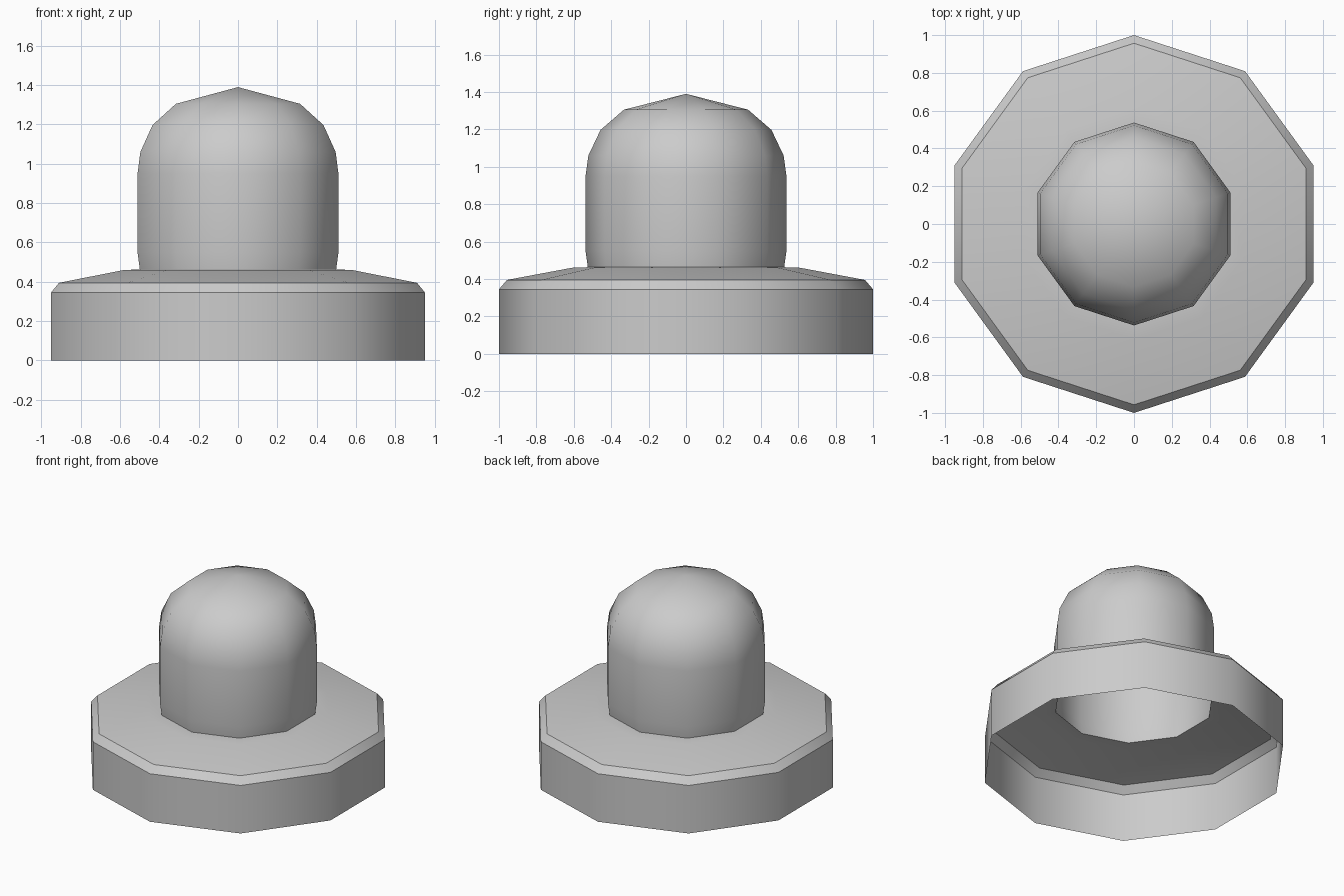
import bpy
import bmesh
import math

cube = bpy.data.objects.get("Cube")
if cube:
    bpy.data.objects.remove(cube, do_unlink=True)

SIDES = 10

grey = bpy.data.materials.new("plain grey")
grey.use_nodes = True
colour = (0.6, 0.6, 0.6, 1)
grey.diffuse_color = colour
grey.node_tree.nodes["Principled BSDF"].inputs["Base Color"].default_value = colour


def lathe(name, profile):
    """Turn a (radius, height) profile, listed bottom to top, into a ten-sided shell."""
    bm = bmesh.new()
    rings = []
    for r, z in profile:
        if r == 0:
            rings.append([bm.verts.new((0, 0, z))] * SIDES)
            continue
        angles = [math.pi / 2 + math.tau * i / SIDES for i in range(SIDES)]
        rings.append([bm.verts.new((r * math.cos(a), r * math.sin(a), z)) for a in angles])
    for low, high in zip(rings, rings[1:]):
        for i in range(SIDES):
            j = (i + 1) % SIDES
            corners = [low[i], low[j], high[j], high[i]]
            bm.faces.new(list(dict.fromkeys(corners)))
    mesh = bpy.data.meshes.new(name)
    bm.to_mesh(mesh)
    bm.free()
    mesh.materials.append(grey)
    obj = bpy.data.objects.new(name, mesh)
    bpy.context.collection.objects.link(obj)
    bpy.ops.object.select_all(action='DESELECT')
    obj.select_set(True)
    bpy.context.view_layer.objects.active = obj
    bpy.ops.object.shade_smooth_by_angle(angle=math.radians(37))
    return obj


# Hollow base: upright rim, chamfer and shallow sloping top, open underneath
lathe("base_flange", [(1, 0), (1, 0.345), (0.957, 0.395), (0.61, 0.46), (0.525, 0.463)])

# Hollow dome: straight body rounding over to a point
lathe("dome", [(0.525, 0.463), (0.537, 0.55), (0.537, 0.95), (0.522, 1.06),
               (0.457, 1.197), (0.332, 1.305), (0, 1.39)])
